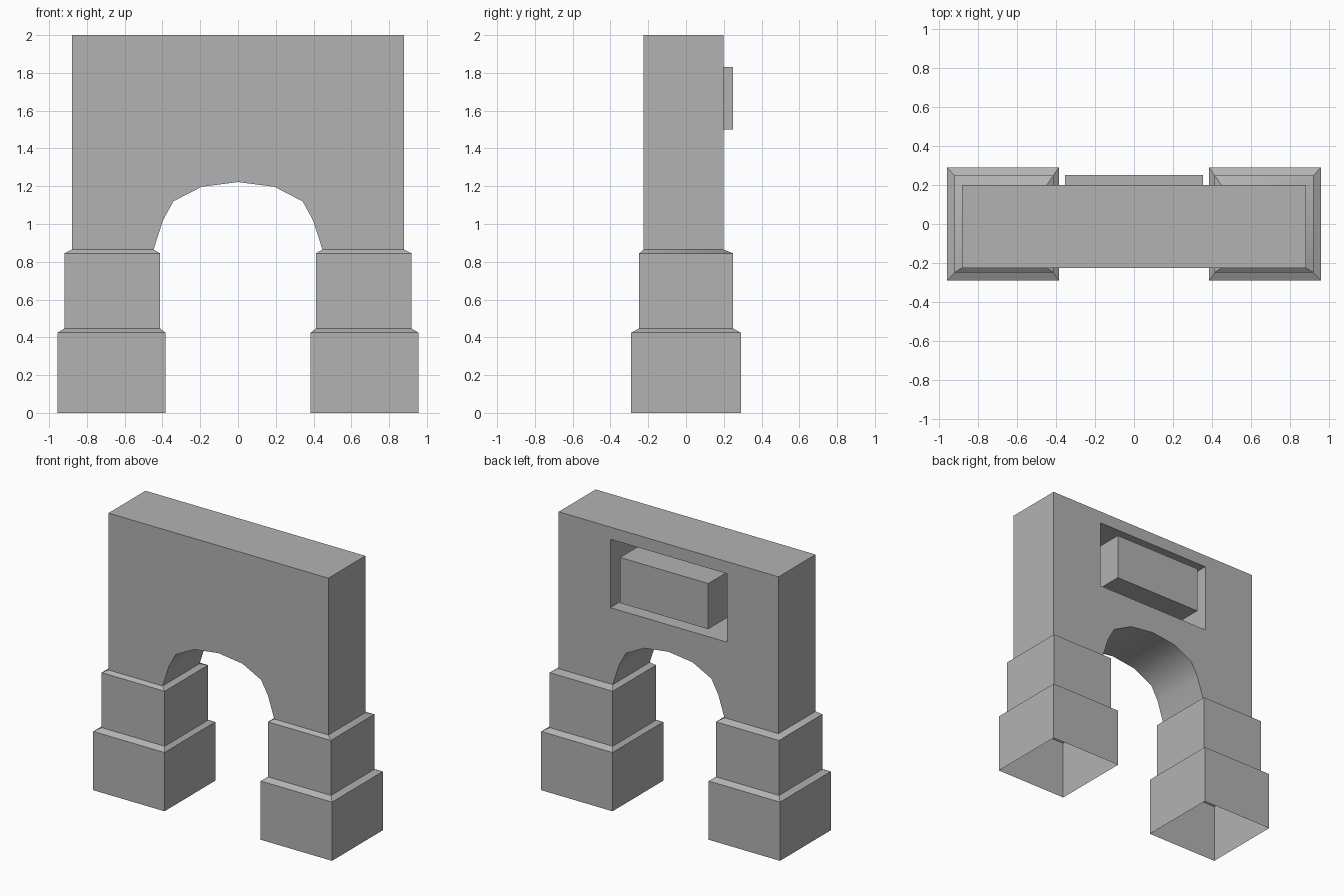
import bpy, bmesh, math

cube = bpy.data.objects.get("Cube")
if cube:
    bpy.data.objects.remove(cube, do_unlink=True)

stone = bpy.data.materials.new("grey_stone")
stone.use_nodes = True
stone.diffuse_color = (0.45, 0.45, 0.45, 1)
stone.node_tree.nodes["Principled BSDF"].inputs["Base Color"].default_value = stone.diffuse_color

FRONT, BACK = -0.224, 0.199      # wall thickness
SPRING, TOP = 0.865, 2.0         # arch spring line and wall top
RECESS_FLOOR = -0.15


def finish(name, bm):
    bmesh.ops.recalc_face_normals(bm, faces=bm.faces[:])
    mesh = bpy.data.meshes.new(name)
    bm.to_mesh(mesh)
    bm.free()
    mesh.materials.append(stone)
    obj = bpy.data.objects.new(name, mesh)
    bpy.context.collection.objects.link(obj)
    bpy.ops.object.select_all(action="DESELECT")
    obj.select_set(True)
    bpy.context.view_layer.objects.active = obj
    bpy.ops.object.shade_smooth_by_angle(angle=math.radians(35))
    return obj


def ring(bm, points):
    return [bm.verts.new(p) for p in points]


def bridge(bm, a, b, skip=()):
    n = len(a)
    for i in range(n):
        if i not in skip:
            bm.faces.new((a[i], a[(i + 1) % n], b[(i + 1) % n], b[i]))


def rect_xz(x, z0, z1, y):
    return [(-x, y, z0), (x, y, z0), (x, y, z1), (-x, y, z1)]


# Stepped piers: hollow shells, open underneath
def pier(name, side):
    bm = bmesh.new()
    plinth = (0.385, 0.956, -0.29, 0.29)
    shaft = (0.413, 0.918, -0.248, 0.248)
    neck = (0.447, 0.88, FRONT, BACK)
    rings = []
    for (x0, x1, y0, y1), z in ((plinth, 0), (plinth, 0.425), (shaft, 0.447),
                                (shaft, 0.845), (neck, SPRING)):
        rings.append(ring(bm, [(side * x0, y0, z), (side * x1, y0, z),
                               (side * x1, y1, z), (side * x0, y1, z)]))
    for low, high in zip(rings, rings[1:]):
        bridge(bm, low, high)
    finish(name, bm)


pier("left_pier", 1)
pier("right_pier", -1)

# Arched wall with a deep rectangular recess in the back
half_arch = [(0.447, SPRING), (0.397, 1.02), (0.342, 1.12), (0.193, 1.197)]
arch = [(-x, z) for x, z in half_arch] + [(0, 1.222)] + half_arch[::-1]
outline = arch + [(0.88, SPRING), (0.88, TOP), (-0.88, TOP), (-0.88, SPRING)]

bm = bmesh.new()
front = ring(bm, [(x, FRONT, z) for x, z in outline])
back = ring(bm, [(x, BACK, z) for x, z in outline])
n = len(outline)
feet = (len(arch) - 1, n - 1)    # open where the wall meets the piers
bridge(bm, front, back, skip=feet)
bm.faces.new(front)
mouth = ring(bm, rect_xz(0.466, 1.417, 1.912, BACK))
floor = ring(bm, rect_xz(0.466, 1.417, 1.912, RECESS_FLOOR))
bridge(bm, mouth, floor)
bm.faces.new(floor)

# Back face, split into flat pieces around the recess
last = len(arch)
mid = last // 2
bm.faces.new(back[:mid + 1] + [mouth[0], mouth[3], back[last + 2], back[last + 3]])
bm.faces.new(back[mid:last + 2] + [mouth[2], mouth[1]])
bm.faces.new((back[mid], mouth[1], mouth[0]))
bm.faces.new((mouth[3], mouth[2], back[last + 1], back[last + 2]))
finish("arched_wall", bm)

# Block standing inside the recess and projecting past the wall
bm = bmesh.new()
inner = ring(bm, rect_xz(0.353, 1.5, 1.83, RECESS_FLOOR))
outer = ring(bm, rect_xz(0.353, 1.5, 1.83, 0.25))
bridge(bm, inner, outer)
bm.faces.new(inner)
bm.faces.new(outer)
finish("back_block", bm)
